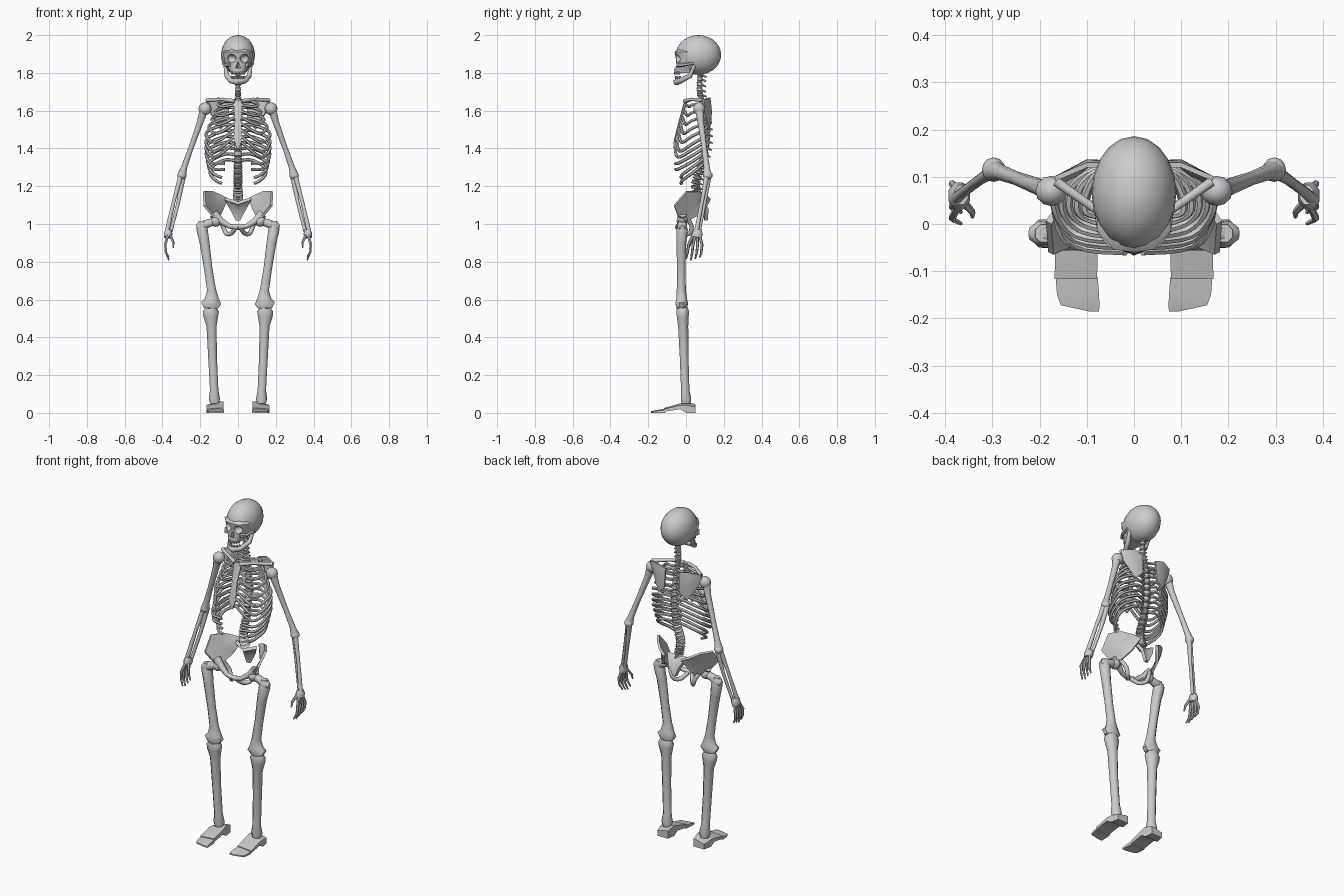
import bpy, bmesh, math
from mathutils import Vector, Matrix

if "Cube" in bpy.data.objects:
    bpy.data.objects.remove(bpy.data.objects["Cube"])

bone = bpy.data.materials.new("bone_grey")
bone.use_nodes = True
colour = (0.6, 0.6, 0.6, 1)
bone.diffuse_color = colour
bone.node_tree.nodes["Principled BSDF"].inputs["Base Color"].default_value = colour
parts = []


def finish(name, bm):
    bmesh.ops.recalc_face_normals(bm, faces=bm.faces)
    mesh = bpy.data.meshes.new(name)
    bm.to_mesh(mesh)
    bm.free()
    mesh.materials.append(bone)
    obj = bpy.data.objects.new(name, mesh)
    bpy.context.collection.objects.link(obj)
    parts.append(obj)
    return obj


def loft(name, rings):
    """Skin closed rings of points and cap both ends."""
    bm = bmesh.new()
    loops = [[bm.verts.new(p) for p in ring] for ring in rings]
    n = len(loops[0])
    for a, b in zip(loops, loops[1:]):
        for i in range(n):
            j = (i + 1) % n
            bm.faces.new((a[i], a[j], b[j], b[i]))
    bm.faces.new(loops[0])
    bm.faces.new(loops[-1])
    return finish(name, bm)


def tube(name, pts, radii, sides=8):
    """Bone along a path; each radius is a number or a (width, depth) pair."""
    pts = [Vector(p) for p in pts]
    if not isinstance(radii, (list, tuple)):
        radii = [radii] * len(pts)
    u, rings = None, []
    for i, p in enumerate(pts):
        t = (pts[min(i + 1, len(pts) - 1)] - pts[max(i - 1, 0)]).normalized()
        if u is None:
            u = Vector((0, 1, 0)) if abs(t.x) > 0.8 else Vector((1, 0, 0))
        u = (u - t * u.dot(t)).normalized()
        v = t.cross(u)
        r = radii[i] if isinstance(radii[i], tuple) else (radii[i], radii[i])
        angles = [math.tau * (k + 0.5) / sides for k in range(sides)]
        rings.append([p + u * r[0] * math.cos(a) + v * r[1] * math.sin(a) for a in angles])
    return loft(name, rings)


def smooth_path(pts, steps=4):
    """Catmull-Rom curve through the points."""
    p = [Vector(q) for q in pts]
    p = [p[0]] + p + [p[-1]]
    out = []
    for a, b, c, d in zip(p, p[1:], p[2:], p[3:]):
        for k in range(steps):
            t = k / steps
            out.append(0.5 * (2 * b + (c - a) * t + (2 * a - 5 * b + 4 * c - d) * t ** 2
                              + (3 * b - a - 3 * c + d) * t ** 3))
    return out + [p[-1]]


def ball(name, centre, size, u=12, v=8):
    bm = bmesh.new()
    bmesh.ops.create_uvsphere(bm, u_segments=u, v_segments=v, radius=1,
                              matrix=Matrix.Translation(centre) @ Matrix.Diagonal((*size, 1)))
    return finish(name, bm)


def plate(name, outline, centre, thickness):
    """Bowed thin bone: a fan around a centre point, thickened."""
    bm = bmesh.new()
    c = bm.verts.new(centre)
    rim = [bm.verts.new(p) for p in outline]
    for i, v in enumerate(rim):
        bm.faces.new((c, v, rim[(i + 1) % len(rim)]))
    bmesh.ops.recalc_face_normals(bm, faces=bm.faces)
    bmesh.ops.solidify(bm, geom=bm.faces[:], thickness=thickness)
    return finish(name, bm)


def carve(obj, cutters):
    for c in cutters:
        mod = obj.modifiers.new("socket", "BOOLEAN")
        mod.operation, mod.solver, mod.object = "DIFFERENCE", "EXACT", c
    bpy.context.view_layer.update()
    graph = bpy.context.evaluated_depsgraph_get()
    mesh = bpy.data.meshes.new_from_object(obj.evaluated_get(graph))
    obj.modifiers.clear()
    obj.data = mesh


# Skull: cranium and face with carved sockets
cranium = ball("cranium", (0, 0.066, 1.895), (0.09, 0.12, 0.105), 20, 14)
face_rows = [(1.935, .05, -.035), (1.91, .078, -.06), (1.87, .074, -.053),
             (1.84, .064, -.052), (1.815, .045, -.063), (1.8, .04, -.06)]
face = loft("face", [[(-w, .03, z), (-w, y + .045, z), (-w * .55, y + .006, z), (0, y, z),
                      (w * .55, y + .006, z), (w, y + .045, z), (w, .03, z)]
                     for z, w, y in face_rows])
cutters = [ball("eye_cutter", (s * .036, -.06, 1.876), (.028, .04, .024)) for s in (-1, 1)]
cutters.append(tube("nose_cutter", [(0, -.055, 1.858), (0, -.06, 1.825)],
                    [(.004, .02), (.016, .02)], 6))
for part in (cranium, face):
    carve(part, cutters)
for c in cutters:
    parts.remove(c)
    bpy.data.objects.remove(c)

# Jaw, teeth and cheekbones
half_jaw = [(.068, .045, 1.84), (.06, .022, 1.785), (.036, -.03, 1.758)]
tube("jaw", half_jaw + [(0, -.05, 1.752)] + [(-x, y, z) for x, y, z in half_jaw[::-1]],
     [.009, .013, .015, .018, .015, .013, .009])
for name, z, back in (("upper_teeth", 1.799, 0), ("lower_teeth", 1.776, .004)):
    for k in range(-3, 4):
        a = k * .38
        ball(name, (.035 * math.sin(a), -.02 + back - .038 * math.cos(a), z), (.007, .006, .009), 6, 4)

# Spine: waisted vertebrae following the back
spine = smooth_path([(0, .075, 1.8), (0, .072, 1.7), (0, .095, 1.6), (0, .108, 1.46),
                     (0, .085, 1.32), (0, .05, 1.21), (0, .07, 1.13)], 4)
tube("spinal_core", spine, .011)
for i, p in enumerate(spine[:-1]):
    q = spine[i + 1]
    r = .016 + .014 * i / len(spine)
    tube("vertebra", [p.lerp(q, f) for f in (.08, .25, .5, .75, .92)],
         [r * .8, r, r * .82, r, r * .8])
    tube("vertebra_spur", [p.lerp(q, .5), p.lerp(q, .6) + Vector((0, .035, -.012))], [.008, .004], 6)

# Breastbone and sacrum
tube("breastbone", [(0, 0, 1.655), (0, -.01, 1.62), (0, -.03, 1.55), (0, -.055, 1.45), (0, -.06, 1.40)],
     [(.028, .009), (.024, .009), (.018, .008), (.024, .008), (.008, .006)])
plate("sacrum", [(-.065, .085, 1.14), (0, .06, 1.12), (.065, .085, 1.14), (.035, .12, 1.08),
                 (.008, .115, 1.02), (-.008, .115, 1.02), (-.035, .12, 1.08)], (0, .105, 1.09), .018)

for s, side in ((1, "left_"), (-1, "right_")):
    def m(*pts):
        return [(s * x, y, z) for x, y, z in pts]

    def limb(name, pts, radii, sides=8):
        return tube(side + name, m(*pts), radii, sides)

    limb("cheekbone", [(.045, -.045, 1.842), (.07, -.015, 1.842), (.08, .04, 1.85)], [.011, .009, .007], 6)

    # Ribs, the lower ones ending free
    for i in range(11):
        t = i / 10
        zb = 1.645 - .031 * i
        w = .105 + .062 * min(1, i / 4) - .02 * max(0, t - .7) / .3
        yf = -.005 - .062 * min(1, i / 6)
        drop = .025 + .085 * min(1, i / 5)
        yb = .09 + .015 * math.sin(math.pi * t)
        path = [(.012, yb, zb), (.07, yb + .018, zb + .004), (w * .93, yb - .015, zb - drop * .28),
                (w, .03, zb - drop * .62)]
        if i < 7:
            path += [(w * .72, yf + .022, zb - drop * .95), (.018, yf + .008, 1.63 - .033 * i)]
        elif i < 9:
            path += [(w * .85, yf + .03, zb - drop * .95), (.07, yf + .012, zb - drop * .98)]
        else:
            path += [(w * .8, -.02, zb - drop * .95), (.085, -.025, zb - drop * 1.1)]
        tube(side + "rib", smooth_path(m(*path), 4), .0085, 6)

    # Shoulder girdle
    limb("collarbone", [(.015, -.005, 1.65), (.08, .03, 1.66), (.165, .09, 1.655)], [.012, .009, .011])
    plate(side + "shoulder_blade", m((.045, .13, 1.655), (.10, .13, 1.67), (.17, .1, 1.66),
                                     (.165, .09, 1.615), (.095, .125, 1.50), (.05, .135, 1.54)),
          (s * .1, .137, 1.6), .01)

    # Arm
    ball(side + "shoulder_joint", (s * .175, .07, 1.61), (.034, .032, .034))
    limb("upper_arm", [(.18, .07, 1.61), (.2, .078, 1.54), (.25, .097, 1.4), (.285, .11, 1.3), (.296, .113, 1.262)],
         [.025, .018, .0145, .017, .024])
    ball(side + "elbow", (s * .297, .115, 1.258), (.025, .026, .023))
    limb("inner_forearm", [(.29, .12, 1.26), (.315, .1, 1.12), (.355, .07, .96)], [.017, .01, .009])
    limb("outer_forearm", [(.305, .108, 1.25), (.34, .085, 1.12), (.376, .055, .96)], [.014, .01, .013])
    limb("wrist", [(.366, .062, .97), (.37, .06, .95), (.373, .056, .928)],
         [(.016, .022), (.025, .03), (.02, .03)])
    for k in range(4):
        y = .085 - .024 * k
        limb("finger", [(.373, .06 + (y - .06) * .5, .94), (.385, y, .89), (.382, y - .004, .85),
                        (.366, y - .012, .808 + .008 * abs(k - 2))], [.008, .008, .0065, .004], 6)
    limb("thumb", [(.36, .045, .942), (.342, .025, .905), (.342, .015, .875)], [.009, .007, .004], 6)

    # Pelvis
    plate(side + "hip_wing", m((.05, .122, 1.135), (.09, .105, 1.155), (.135, .06, 1.175), (.175, .0, 1.175),
                               (.17, -.065, 1.1), (.125, -.045, 1.045), (.1, .02, 1.03), (.085, .085, 1.06)),
          (s * .128, .03, 1.1), .014)
    limb("pubic_branch", [(.13, -.02, 1.055), (.09, -.025, 1.015), (.045, -.04, .988), (0, -.045, .983)],
         [.026, .019, .013, .014])
    limb("sitting_bone", smooth_path([(.1, .01, 1.03), (.078, .03, .985), (.062, .02, .95),
                                      (.035, -.01, .95), (.012, -.042, .982)], 2), .012)

    # Leg
    ball(side + "hip_ball", (s * .118, -.02, 1.015), (.03, .03, .03))
    limb("hip_neck", [(.118, -.02, 1.015), (.155, -.02, 1.005), (.2, -.02, .985), (.22, -.02, .98)],
         [.022, .023, .028, .014])
    limb("thigh_bone", [(.19, -.02, 1.015), (.19, -.02, .97), (.177, -.025, .9), (.157, -.025, .76), (.14, -.025, .65),
                        (.138, -.023, .605), (.142, -.023, .58), (.143, -.022, .555)],
         [.02, .032, .028, .024, .026, (.04, .03), (.058, .036), (.04, .03)])
    limb("shin_bone", [(.143, -.02, .555), (.144, -.018, .535), (.144, -.017, .51), (.14, -.015, .46), (.135, -.01, .3),
                       (.126, -.004, .12), (.125, 0, .075), (.124, 0, .05)],
         [.032, (.046, .036), (.042, .034), .029, .025, .024, (.032, .03), .026])

    # Foot: heel and arch, then toes
    for name, rows in (("foot", [(.05, .085, .155, 0, .045), (.0, .078, .165, 0, .06),
                                 (-.03, .077, .167, .02, .05), (-.116, .078, .168, .006, .026)]),
                       ("toes", [(-.112, .077, .166, 0, .022), (-.15, .074, .163, 0, .016),
                                 (-.172, .073, .155, 0, .012), (-.185, .074, .095, 0, .009)])):
        loft(side + name, [m((a, y, lo), (b, y, lo), (b, y, lo + (hi - lo) * .7), (a + .015, y, hi), (a, y, hi))
                           for y, a, b, lo, hi in rows])

# Smooth shading with crisp edges
bpy.ops.object.select_all(action="DESELECT")
for obj in parts:
    obj.select_set(True)
bpy.context.view_layer.objects.active = parts[0]
bpy.ops.object.shade_smooth_by_angle(angle=math.radians(50))
